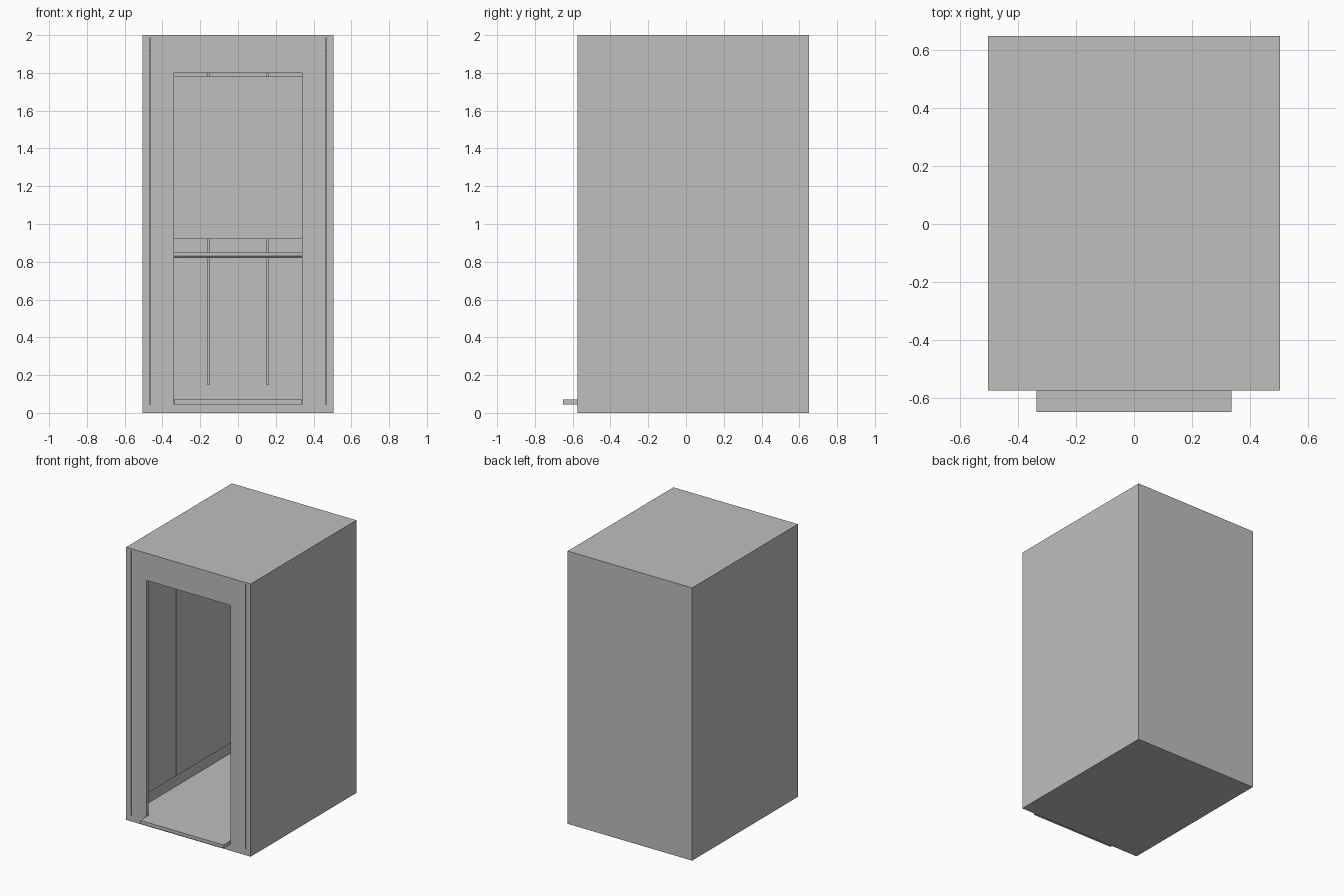
import bpy
import bmesh

if "Cube" in bpy.data.objects:
    bpy.data.objects.remove(bpy.data.objects["Cube"], do_unlink=True)

grey = bpy.data.materials.new("plain grey")
grey.use_nodes = True
colour = (0.52, 0.52, 0.52, 1)
grey.diffuse_color = colour
grey.node_tree.nodes["Principled BSDF"].inputs["Base Color"].default_value = colour


def finish(name, bm):
    bmesh.ops.recalc_face_normals(bm, faces=bm.faces)
    mesh = bpy.data.meshes.new(name)
    bm.to_mesh(mesh)
    bm.free()
    mesh.materials.append(grey)
    obj = bpy.data.objects.new(name, mesh)
    bpy.context.collection.objects.link(obj)
    return obj


def box(name, xs, ys, zs):
    """Box between the given pairs of limits."""
    bm = bmesh.new()
    bmesh.ops.create_cube(bm, size=1)
    for v in bm.verts:
        v.co = [lim[0] if c < 0 else lim[1] for c, lim in zip(v.co, (xs, ys, zs))]
    return finish(name, bm)


def pair(name, xs, ys, zs):
    """The same box on both sides."""
    box("left_" + name, xs, ys, zs)
    box("right_" + name, (-xs[1], -xs[0]), ys, zs)


HALF, FRONT, BACK, TOP = 0.505, -0.575, 0.65, 2.0
BASE, FLOOR, SHELL, ROOF = 0.045, 0.07, 0.4675, 1.985
DOOR, DOOR_TOP, INNER_FRONT = 0.34, 1.8, -0.55
WALL_BACK, PANEL_BACK = 0.615, 0.59
SKIRT_TOP, CEILING, PANEL_X = 0.15, 1.9, 0.445
GAP = 0.005

# Outer shell
box("base", (-HALF, HALF), (FRONT, BACK), (0, BASE))
box("roof", (-HALF, HALF), (FRONT, BACK), (ROOF, TOP))
pair("side_wall", (SHELL, HALF), (FRONT, BACK), (BASE, ROOF))
box("back_wall", (-SHELL, SHELL), (WALL_BACK, BACK), (BASE, ROOF))

# Front returns, with a narrow slit beside each side wall
pair("front_return", (DOOR, SHELL - GAP), (FRONT, INNER_FRONT), (BASE, ROOF))
box("front_header", (-DOOR, DOOR), (FRONT, INNER_FRONT), (DOOR_TOP, ROOF))

# Floor, projecting door sill and ceiling
box("floor", (-SHELL, SHELL), (INNER_FRONT, WALL_BACK), (BASE, FLOOR))
box("door_sill", (-0.337, 0.337), (-0.65, INNER_FRONT), (BASE, FLOOR))
box("ceiling", (-SHELL, SHELL), (INNER_FRONT, WALL_BACK), (CEILING, CEILING + 0.02))

# Skirting, set back slightly below the wall panels
pair("skirting", (PANEL_X + 0.006, SHELL), (INNER_FRONT, WALL_BACK), (FLOOR, SKIRT_TOP))
box("back_skirting", (-PANEL_X, PANEL_X), (PANEL_BACK + 0.006, WALL_BACK),
    (FLOOR, SKIRT_TOP))

# Wall panels divided by narrow seams
SEAM_Y, SEAM_X = -0.08, 0.156
pair("front_side_panel", (PANEL_X, SHELL), (INNER_FRONT, SEAM_Y - GAP), (SKIRT_TOP, CEILING))
pair("rear_side_panel", (PANEL_X, SHELL), (SEAM_Y + GAP, WALL_BACK), (SKIRT_TOP, CEILING))
box("middle_back_panel", (-SEAM_X + GAP, SEAM_X - GAP), (PANEL_BACK, WALL_BACK),
    (SKIRT_TOP, CEILING))
pair("back_panel", (SEAM_X + GAP, PANEL_X), (PANEL_BACK, WALL_BACK), (SKIRT_TOP, CEILING))

# Mirror on the back wall
box("mirror", (-PANEL_X, PANEL_X), (PANEL_BACK - 0.008, PANEL_BACK), (0.92, 1.78))

# Gently bowed handrail
bm = bmesh.new()
rings = []
STEPS = 24
for i in range(STEPS + 1):
    t = 2 * i / STEPS - 1
    y = PANEL_BACK - 0.02 - 0.05 * (1 - t * t)
    section = ((0, 0.85), (0, 0.83), (0.008, 0.82), (0.018, 0.82), (0.018, 0.85))
    rings.append([bm.verts.new((t * 0.43, y + dy, z)) for dy, z in section])
for a, b in zip(rings, rings[1:]):
    for j in range(len(a)):
        k = (j + 1) % len(a)
        bm.faces.new((a[j], a[k], b[k], b[j]))
bm.faces.new(rings[0])
bm.faces.new(rings[-1])
rail = finish("handrail", bm)
bpy.ops.object.select_all(action='DESELECT')
rail.select_set(True)
bpy.context.view_layer.objects.active = rail
bpy.ops.object.shade_smooth_by_angle()

# Handrail brackets
pair("rail_bracket", (0.37, 0.4), (PANEL_BACK - 0.025, PANEL_BACK), (0.825, 0.845))
